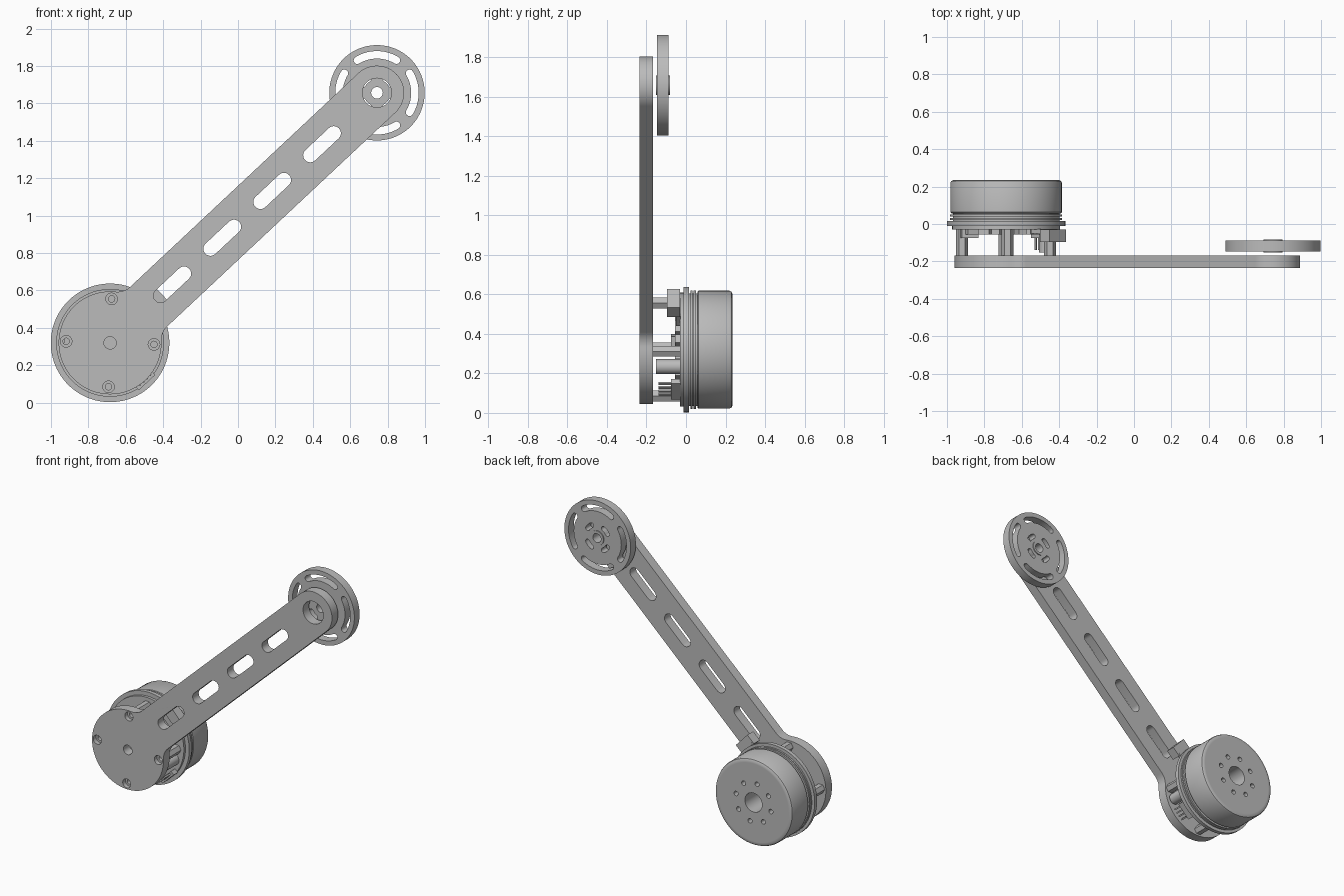
import bpy, bmesh
from math import pi, sin, cos, atan2, hypot, sqrt, radians
from mathutils import Matrix, Vector

cube = bpy.data.objects.get("Cube")
if cube:
    bpy.data.objects.remove(cube, do_unlink=True)

grey = bpy.data.materials.new("plain grey")
grey.use_nodes = True
grey.diffuse_color = (0.5, 0.5, 0.5, 1)
grey.node_tree.nodes["Principled BSDF"].inputs["Base Color"].default_value = (0.5, 0.5, 0.5, 1)

MOTOR = (-0.684, 0.32)
WHEEL = (0.743, 1.657)
TILT = atan2(WHEEL[1] - MOTOR[1], WHEEL[0] - MOTOR[0])
LENGTH = hypot(WHEEL[1] - MOTOR[1], WHEEL[0] - MOTOR[0])


def finish(obj):
    obj.data.materials.clear()
    obj.data.materials.append(grey)
    bpy.ops.object.select_all(action='DESELECT')
    obj.select_set(True)
    bpy.context.view_layer.objects.active = obj
    bpy.ops.object.shade_smooth_by_angle(angle=radians(30))
    return obj


def from_bmesh(name, bm):
    mesh = bpy.data.meshes.new(name)
    bmesh.ops.recalc_face_normals(bm, faces=bm.faces)
    bm.to_mesh(mesh)
    bm.free()
    obj = bpy.data.objects.new(name, mesh)
    bpy.context.collection.objects.link(obj)
    return finish(obj)


def arc(c, r, a0, a1, n=24):
    return [(c[0] + r * cos(a0 + (a1 - a0) * i / n), c[1] + r * sin(a0 + (a1 - a0) * i / n))
            for i in range(n + 1)]


def circle(c, r, n=64):
    return arc(c, r, 0, 2 * pi, n)[:-1]


def polar(c, r, a):
    return (c[0] + r * cos(a), c[1] + r * sin(a))


def arc_slot(c, r, w, mid, half):
    """Curved slot with rounded ends, w is half its width."""
    a, b = mid - half, mid + half
    return (arc(c, r + w, a, b) + arc(polar(c, r, b), w, b, b + pi, 8)[1:-1]
            + arc(c, r - w, b, a) + arc(polar(c, r, a), w, a + pi, a + 2 * pi, 8)[1:-1])


def plate(name, loops, y0, y1):
    """Flat plate in the x-z plane; loops after the first are holes."""
    curve = bpy.data.curves.new(name, 'CURVE')
    curve.dimensions = '2D'
    curve.fill_mode = 'BOTH'
    curve.extrude = (y1 - y0) / 2
    for loop in loops:
        spline = curve.splines.new('POLY')
        spline.points.add(len(loop) - 1)
        for point, (x, z) in zip(spline.points, loop):
            point.co = (x, z, 0, 1)
        spline.use_cyclic_u = True
    temp = bpy.data.objects.new(name + "_outline", curve)
    bpy.context.collection.objects.link(temp)
    bpy.context.view_layer.update()
    bm = bmesh.new()
    bm.from_mesh(temp.evaluated_get(bpy.context.evaluated_depsgraph_get()).to_mesh())
    bpy.data.objects.remove(temp, do_unlink=True)
    bmesh.ops.transform(bm, verts=bm.verts, matrix=Matrix.Translation((0, (y0 + y1) / 2, 0))
                        @ Matrix.Rotation(pi / 2, 4, 'X'))
    bmesh.ops.remove_doubles(bm, verts=bm.verts, dist=1e-5)
    return from_bmesh(name, bm)


def lathe(name, c, profile, n=96):
    """Spin a closed (radius, y) profile round the y axis through c."""
    bm = bmesh.new()
    verts = [bm.verts.new((c[0] + r, y, c[1])) for r, y in profile]
    edges = [bm.edges.new((v, verts[i - 1])) for i, v in enumerate(verts)]
    bmesh.ops.spin(bm, geom=verts + edges, cent=(c[0], 0, c[1]), axis=(0, 1, 0),
                   angle=2 * pi, steps=n)
    bmesh.ops.remove_doubles(bm, verts=bm.verts, dist=1e-5)
    return from_bmesh(name, bm)


def box(name, r, a, size, y0, y1):
    """Block on the board: radius and angle from the motor axis, size radial by tangential."""
    x, z = polar(MOTOR, r, a)
    bm = bmesh.new()
    bmesh.ops.create_cube(bm, size=1, matrix=Matrix.Translation((x, (y0 + y1) / 2, z))
                          @ Matrix.Rotation(-a, 4, 'Y')
                          @ Matrix.Diagonal((size[0], y1 - y0, size[1], 1)))
    return from_bmesh(name, bm)


def to_arm(points):
    return [(MOTOR[0] + u * cos(TILT) - v * sin(TILT), MOTOR[1] + u * sin(TILT) + v * cos(TILT))
            for u, v in points]


# Arm: round motor plate blended into a straight bar with a rounded end
R, H, F = 0.275, 0.145, 0.1
neck = sqrt((R + F) ** 2 - (H + F) ** 2)
ang = atan2(H + F, neck)
outline = (arc((0, 0), R, ang, 2 * pi - ang, 72) + arc((neck, -H - F), F, pi - ang, pi / 2, 10)[1:]
           + arc((LENGTH, 0), H, -pi / 2, pi / 2, 36)
           + arc((neck, H + F), F, -pi / 2, ang - pi, 10)[:-1])
posts = [polar(MOTOR, 0.235, radians(-2) + k * pi / 2) for k in range(4)]
holes = [to_arm(arc((u + 0.086, 0), 0.038, -pi / 2, pi / 2, 12)
                + arc((u - 0.086, 0), 0.038, pi / 2, 3 * pi / 2, 12))
         for u in (0.456, 0.822, 1.188, 1.553)]
holes += [circle(p, 0.031, 32) for p in posts]
holes += [circle(MOTOR, 0.033, 32), circle(WHEEL, 0.078, 48)]
plate("arm", [to_arm(outline)] + holes, -0.235, -0.168)

# Screw seats and standoffs
for k, p in enumerate(posts):
    plate(f"screw_seat_{k}", [circle(p, 0.031, 32), circle(p, 0.017, 24)], -0.205, -0.168)
    plate(f"standoff_{k}", [circle(p, 0.032, 6), circle(p, 0.017, 24)], -0.168, -0.03)

# End wheel with long outer slots and short inner slots
wheel_holes = [circle(WHEEL, 0.031, 32)]
for k in range(4):
    wheel_holes.append(arc_slot(WHEEL, 0.203, 0.02, k * pi / 2, radians(31)))
    wheel_holes.append(arc_slot(WHEEL, 0.088, 0.016, k * pi / 2 + pi / 4, radians(14)))
plate("end_wheel", [circle(WHEEL, 0.255, 96)] + wheel_holes, -0.146, -0.088)
plate("wheel_hub", [circle(WHEEL, 0.05, 48), circle(WHEEL, 0.031, 32)], -0.152, -0.082)

# Motor base: flange, rings and board
plate("motor_flange", [circle(MOTOR, 0.317, 96)], -0.012, 0.015)
plate("motor_core", [circle(MOTOR, 0.285, 96)], 0.015, 0.06)
for k, y in enumerate((0.022, 0.039)):
    plate(f"motor_ring_{k}", [circle(MOTOR, 0.3, 96), circle(MOTOR, 0.284, 96)], y, y + 0.011)
plate("circuit_board", [circle(MOTOR, 0.288, 96)], -0.03, -0.012)

# Motor bell: chamfered wall, drilled cap and inner bore
lathe("bell_wall", MOTOR, [(0.27, 0.057), (0.292, 0.057), (0.298, 0.063), (0.298, 0.22),
                           (0.294, 0.229), (0.283, 0.235), (0.27, 0.235)])
bolts = [circle(polar(MOTOR, 0.137, k * pi / 4 + 0.2), 0.016, 20) for k in range(8)]
plate("bell_cap", [circle(MOTOR, 0.271, 96), circle(MOTOR, 0.066, 48)] + bolts, 0.195, 0.235)
plate("bell_core", [circle(MOTOR, 0.271, 96), circle(MOTOR, 0.066, 48)], 0.058, 0.195)

# Electronics on the board
box("side_connector", 0.345, TILT, (0.07, 0.13), -0.095, -0.03)
box("connector_base", 0.28, TILT, (0.09, 0.11), -0.05, -0.028)
box("power_block", 0.2, radians(172), (0.09, 0.09), -0.075, -0.028)
box("pin_header", 0.275, radians(-47), (0.03, 0.12), -0.075, -0.028)
for k in range(4):
    box(f"header_pin_{k}", 0.275, radians(-55 + k * 5.5), (0.01, 0.01), -0.14, -0.07)
plate("capacitor", [circle(polar(MOTOR, 0.23, radians(-22)), 0.038, 32)], -0.152, -0.028)
for k in range(8):
    box(f"chip_{k}", 0.2 if k % 2 else 0.12, radians(22 + 45 * k), (0.06, 0.045), -0.055, -0.028)
